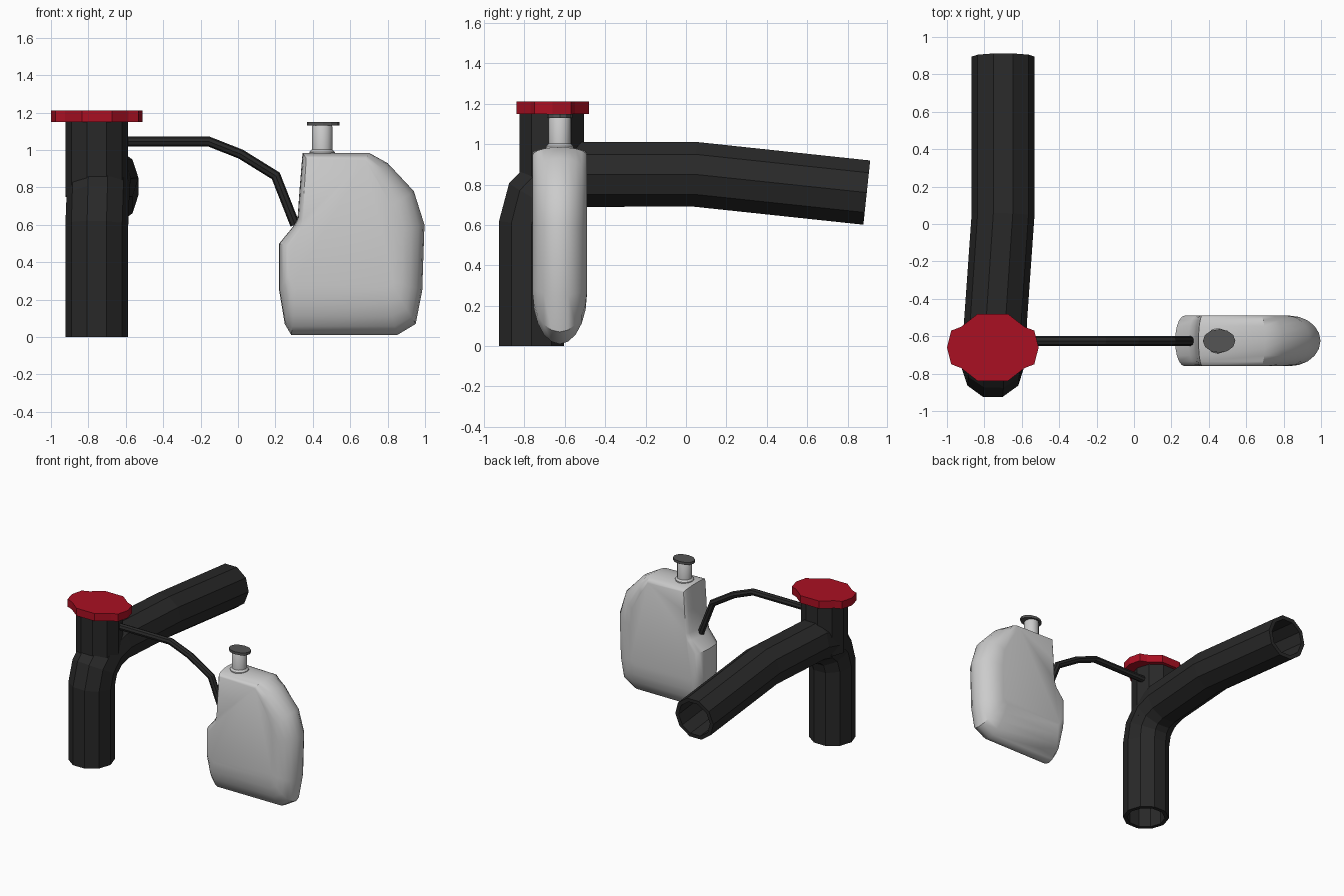
import bpy, bmesh
from math import sin, cos, pi, radians
from mathutils import Vector

if "Cube" in bpy.data.objects:
    bpy.data.objects.remove(bpy.data.objects["Cube"])


def material(name, rgb):
    m = bpy.data.materials.new(name)
    m.diffuse_color = (*rgb, 1)
    m.use_nodes = True
    m.node_tree.nodes["Principled BSDF"].inputs["Base Color"].default_value = m.diffuse_color
    return m


BLACK = material("black_rubber", (0.022, 0.022, 0.022))
RED = material("red_plastic", (0.4, 0.005, 0.016))
DARK = material("dark_plastic", (0.09, 0.09, 0.09))


def loft(name, rings, mat=None, smooth=None):
    """Skin a list of equal-length vertex rings and close both ends."""
    bm = bmesh.new()
    loops = [[bm.verts.new(p) for p in r] for r in rings]
    for a, b in zip(loops, loops[1:]):
        for i in range(len(a)):
            j = (i + 1) % len(a)
            bm.faces.new((a[i], a[j], b[j], b[i]))
    bm.faces.new(loops[0][::-1])
    bm.faces.new(loops[-1])
    bmesh.ops.recalc_face_normals(bm, faces=bm.faces)
    me = bpy.data.meshes.new(name)
    bm.to_mesh(me)
    bm.free()
    ob = bpy.data.objects.new(name, me)
    bpy.context.collection.objects.link(ob)
    if mat:
        me.materials.append(mat)
    if smooth:
        bpy.ops.object.select_all(action='DESELECT')
        ob.select_set(True)
        bpy.context.view_layer.objects.active = ob
        bpy.ops.object.shade_smooth_by_angle(angle=radians(smooth))
    return ob


def sweep(path, r, sides, ref, wall=0.0, depth=0.3):
    """Rings along a path with mitred bends; wall adds a recessed hole at each end."""
    pts = [Vector(p) for p in path]
    ref = Vector(ref)
    rings = []

    def ring(c, t, rad, miter=1.0):
        side = (ref - ref.dot(t) * t).normalized()
        up = t.cross(side)
        return [c + rad * (cos(2 * pi * i / sides) * side
                           + miter * sin(2 * pi * i / sides) * up) for i in range(sides)]

    first = (pts[1] - pts[0]).normalized()
    last = (pts[-1] - pts[-2]).normalized()
    for i, c in enumerate(pts):
        a = (c - pts[i - 1]).normalized() if i else first
        b = (pts[i + 1] - c).normalized() if i < len(pts) - 1 else last
        t = (a + b).normalized()
        rings.append(ring(c, t, r, 1 / t.dot(a)))
    if wall:
        rings = [ring(pts[0] + first * depth, first, r - wall), ring(pts[0], first, r - wall)] + rings
        rings += [ring(pts[-1], last, r - wall), ring(pts[-1] - last * depth, last, r - wall)]
    return rings


def disc(outline, centre, z0, z1):
    return [[(centre[0] + x, centre[1] + y, z) for x, y in outline] for z in (z0, z1)]


# Main hose: upright, bend, then a long run to the back
bend = [(-0.755 + 0.015 * a / 90, -0.515 - 0.25 * cos(radians(a)), 0.6 + 0.25 * sin(radians(a)))
        for a in (0, 30, 60, 90)]
hose_path = [(-0.755, -0.765, 0)] + bend + [(-0.70, 0.05, 0.85), (-0.70, 0.895, 0.76)]
loft("main_hose", sweep(hose_path, 0.168, 10, (1, 0, 0), wall=0.03), BLACK)

# Filler neck rising out of the bend
loft("filler_neck", sweep([(-0.755, -0.665, 0.75), (-0.755, -0.665, 1.16)], 0.168, 10, (1, 0, 0)), BLACK)

# Lobed red cap, one quadrant mirrored
quad = [(0.245, 0), (0.222, 0.09), (0.17, 0.11), (0.08, 0.18)]
half = quad + [(-x, y) for x, y in quad[::-1]]
outline = half + [(x, -y) for x, y in half[-2:0:-1]]
loft("filler_cap", disc(outline, (-0.755, -0.66), 1.15, 1.21), RED)

# Thin overflow tube from neck to bottle
tube_path = [(x, -0.625, z) for x, z in
             [(-0.64, 1.045), (-0.155, 1.045), (0.015, 0.978), (0.202, 0.862), (0.305, 0.6)]]
loft("overflow_tube", sweep(tube_path, 0.026, 8, (0, 1, 0)), BLACK)

# Bottle: silhouette at mid-thickness (x, z) and inset (dx, dz) to the broad faces
profile = [
    (0.345, 0.985, 0.02, -0.03), (0.70, 0.985, -0.02, -0.04), (0.80, 0.93, -0.06, -0.08),
    (0.94, 0.78, -0.12, -0.08), (0.997, 0.60, -0.165, -0.04), (0.985, 0.25, -0.155, 0.05),
    (0.95, 0.07, -0.12, 0.20), (0.85, 0.01, -0.06, 0.25), (0.285, 0.01, 0.03, 0.25),
    (0.25, 0.07, 0.045, 0.21), (0.22, 0.25, 0.05, 0.08), (0.22, 0.50, 0.05, -0.01),
    (0.29, 0.585, 0.045, -0.01), (0.318, 0.63, 0.03, 0), (0.33, 0.80, 0.025, 0)]
rings = []
for k in range(-5, 6):
    a = k / 5 * pi / 2
    s = 1 - cos(a)
    rings.append([(x + dx * s, -0.625 + 0.135 * sin(a), z + dz * s) for x, z, dx, dz in profile])
loft("overflow_bottle", rings, smooth=35)


def circle(r, n=12):
    return [(r * cos(2 * pi * i / n), r * sin(2 * pi * i / n)) for i in range(n)]


# Bottle neck with a low collar
stack = [(0.068, 0.96), (0.068, 0.99), (0.055, 1.003), (0.055, 1.125), (0.05, 1.133)]
loft("bottle_neck", [[(0.45 + x, -0.625 + y, z) for x, y in circle(r)] for r, z in stack], smooth=35)

# Oval bottle lid
lid = [(x * 0.087, y * 0.063) for x, y in circle(1, 12)]
loft("bottle_lid", disc(lid, (0.455, -0.625), 1.13, 1.15), DARK)
